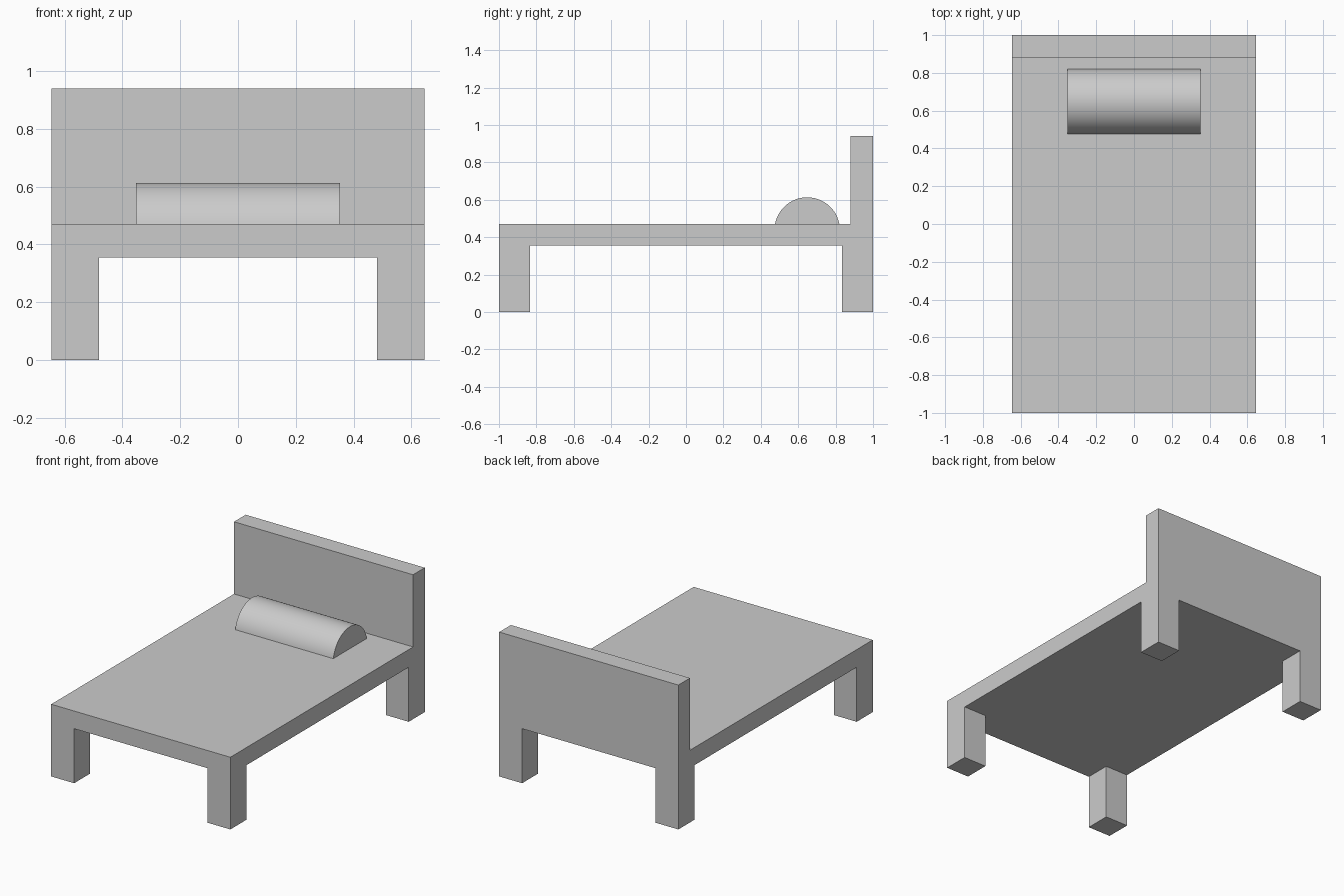
import bpy, bmesh, math
from mathutils import Vector

cube = bpy.data.objects.get("Cube")
if cube:
    bpy.data.objects.remove(cube, do_unlink=True)

HALF_W, HALF_L = 0.645, 1.0
DECK_LOW, DECK_TOP, HEAD_TOP = 0.355, 0.47, 0.94
LEG_X, LEG_Y, HEAD_Y = 0.48, 0.835, 0.88

grey = bpy.data.materials.new("light grey")
grey.use_nodes = True
colour = (0.6, 0.6, 0.6, 1)
grey.diffuse_color = colour
grey.node_tree.nodes["Principled BSDF"].inputs["Base Color"].default_value = colour


def finish(bm, name):
    bmesh.ops.recalc_face_normals(bm, faces=bm.faces[:])
    mesh = bpy.data.meshes.new(name)
    bm.to_mesh(mesh)
    bm.free()
    obj = bpy.data.objects.new(name, mesh)
    bpy.context.collection.objects.link(obj)
    mesh.materials.append(grey)
    return obj


def pull(bm, faces, dz):
    """Extrude a patch of faces vertically, leaving no inner faces."""
    new = bmesh.ops.extrude_face_region(bm, geom=faces)["geom"]
    verts = [g for g in new if isinstance(g, bmesh.types.BMVert)]
    bmesh.ops.translate(bm, verts=verts, vec=(0, 0, dz))
    old = [f for f in faces if f.is_valid]
    if old:
        bmesh.ops.delete(bm, geom=old, context='FACES')


# Bed frame: a deck slab, cut into cells that grow into legs and headboard
bm = bmesh.new()
bmesh.ops.create_cube(bm, size=1)
for v in bm.verts:
    v.co = Vector((v.co.x * 2 * HALF_W, v.co.y * 2 * HALF_L,
                   DECK_TOP if v.co.z > 0 else DECK_LOW))
cuts = [((x, 0, 0), (1, 0, 0)) for x in (-LEG_X, LEG_X)]
cuts += [((0, y, 0), (0, 1, 0)) for y in (-LEG_Y, LEG_Y, HEAD_Y)]
for co, no in cuts:
    bmesh.ops.bisect_plane(bm, geom=bm.verts[:] + bm.edges[:] + bm.faces[:],
                           plane_co=co, plane_no=no)
bm.normal_update()

# Headboard
pull(bm, [f for f in bm.faces if f.normal.z > 0.9
          and f.calc_center_median().y > HEAD_Y], HEAD_TOP - DECK_TOP)

# Four corner legs
for sx in (-1, 1):
    for sy in (-1, 1):
        bm.normal_update()
        pull(bm, [f for f in bm.faces if f.normal.z < -0.9
                  and f.calc_center_median().z > DECK_LOW - 0.01
                  and f.calc_center_median().x * sx > LEG_X
                  and f.calc_center_median().y * sy > LEG_Y], -DECK_LOW)

bmesh.ops.recalc_face_normals(bm, faces=bm.faces[:])
bmesh.ops.dissolve_limit(bm, angle_limit=0.01, verts=bm.verts[:], edges=bm.edges[:])
finish(bm, "bed_frame")

# Bolster pillow: a cylinder segment lying across the deck
RADIUS, AXIS_Y, AXIS_Z, HALF_PILLOW, STEPS = 0.175, 0.648, 0.438, 0.353, 48
start = math.asin((DECK_TOP - AXIS_Z) / RADIUS)
bm = bmesh.new()
ring = []
for i in range(STEPS + 1):
    a = start + (math.pi - 2 * start) * i / STEPS
    ring.append(bm.verts.new((-HALF_PILLOW, AXIS_Y + RADIUS * math.cos(a),
                              AXIS_Z + RADIUS * math.sin(a))))
end = bm.faces.new(ring)
new = bmesh.ops.extrude_face_region(bm, geom=[end], use_keep_orig=True)["geom"]
bmesh.ops.translate(bm, verts=[g for g in new if isinstance(g, bmesh.types.BMVert)],
                    vec=(2 * HALF_PILLOW, 0, 0))
pillow = finish(bm, "pillow")
bpy.ops.object.select_all(action='DESELECT')
pillow.select_set(True)
bpy.context.view_layer.objects.active = pillow
bpy.ops.object.shade_smooth_by_angle(angle=math.radians(30))
